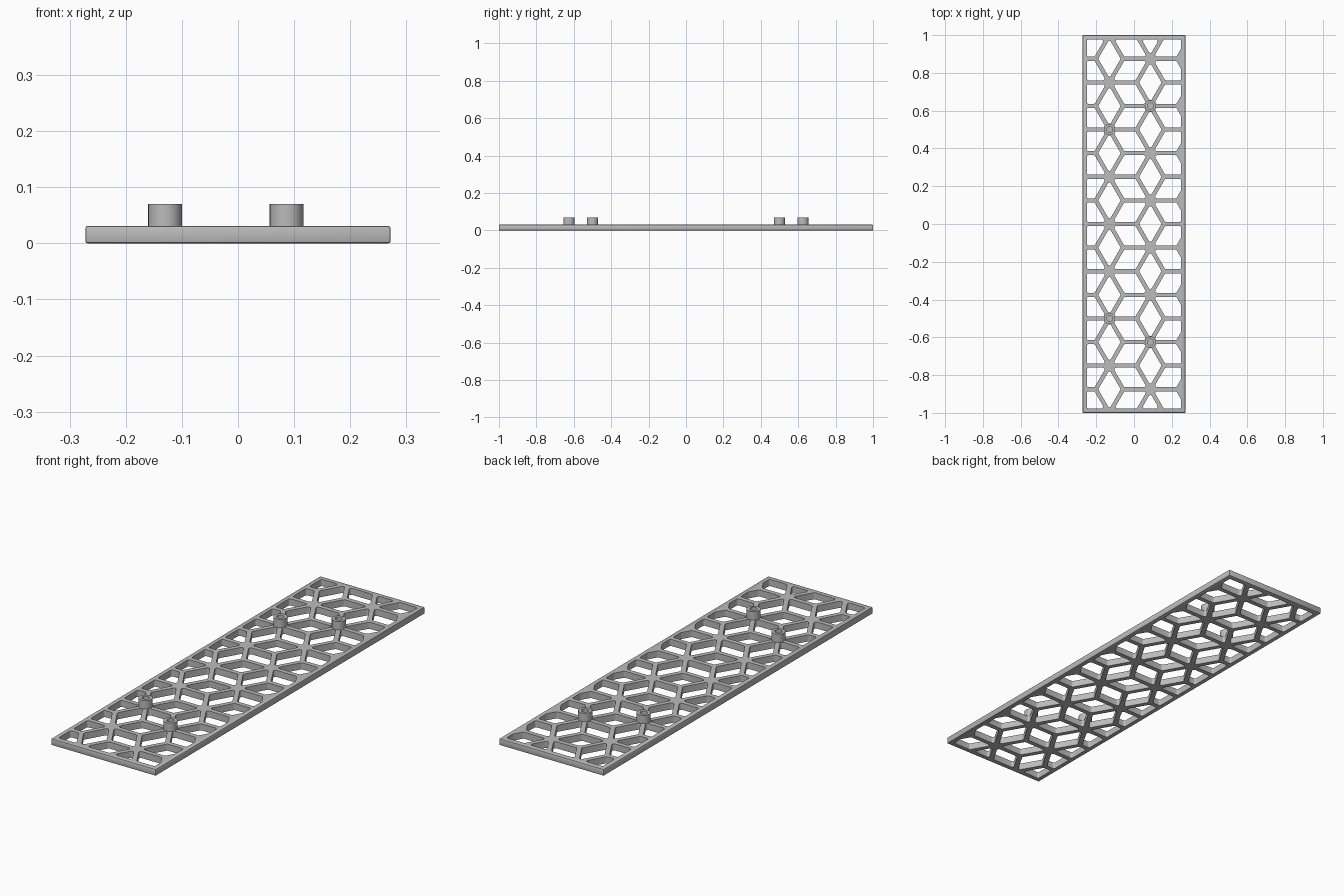
import bpy, bmesh, math
from mathutils import Vector

HALF_X, HALF_Y = 0.272, 1.0      # outer plate
IN_X, IN_Y = 0.25, 0.976         # opening inside the rim
THICK, TOP = 0.031, 0.07
PITCH, STRUT, FILLET = 0.25, 0.022, 0.009
COL_A, COL_B = -0.13, 0.0865     # columns of star nodes

cube = bpy.data.objects.get("Cube")
if cube:
    bpy.data.objects.remove(cube, do_unlink=True)

grey = bpy.data.materials.new("plain grey")
grey.use_nodes = True
colour = (0.5, 0.5, 0.5, 1)
grey.diffuse_color = colour
grey.node_tree.nodes["Principled BSDF"].inputs["Base Color"].default_value = colour


def finish(bm, name):
    bmesh.ops.recalc_face_normals(bm, faces=bm.faces)
    mesh = bpy.data.meshes.new(name)
    bm.to_mesh(mesh)
    bm.free()
    mesh.materials.append(grey)
    obj = bpy.data.objects.new(name, mesh)
    bpy.context.collection.objects.link(obj)
    bpy.ops.object.select_all(action='DESELECT')
    obj.select_set(True)
    bpy.context.view_layer.objects.active = obj
    bpy.ops.object.shade_smooth_by_angle(angle=math.radians(35))
    return obj


def rect(x, y):
    return [Vector(p) for p in ((-x, -y), (x, -y), (x, y), (-x, y))]


def direction(angle):
    return Vector((math.cos(angle), math.sin(angle)))


def clip(poly, normal, limit):
    """Keep the part of a convex polygon where p . normal <= limit."""
    out = []
    for p, q in zip(poly, poly[1:] + poly[:1]):
        a, b = p.dot(normal) - limit, q.dot(normal) - limit
        if a <= 0:
            out.append(p)
        if a * b < 0:
            out.append(p.lerp(q, a / (a - b)))
    return out


def tidy(poly):
    return [p for i, p in enumerate(poly) if (p - poly[i - 1]).length > 0.0005]


def area(poly):
    return sum(p.x * q.y - q.x * p.y for p, q in zip(poly, poly[1:] + poly[:1])) / 2


def rounded(poly, radius, steps=4):
    """Grow a convex polygon outward with rounded corners."""
    out = []
    for i, p in enumerate(poly):
        before, after = p - poly[i - 1], poly[(i + 1) % len(poly)] - p
        start = math.atan2(before.y, before.x) - math.pi / 2
        turn = (math.atan2(after.y, after.x) - math.pi / 2 - start) % math.tau
        out += [p + radius * direction(start + turn * k / steps) for k in range(steps + 1)]
    return out


def rhombus_hole(centre, angle):
    """Rhombus cell shrunk by the strut width and trimmed by the rim."""
    poly = rect(IN_X - FILLET, IN_Y - FILLET)
    for turn in (60, -60, 120, -120):
        n = direction(angle + math.radians(turn))
        poly = clip(poly, n, centre.dot(n) + PITCH / 4 - STRUT / 2 - FILLET)
    poly = tidy(poly)
    return rounded(poly, FILLET) if len(poly) > 2 and area(poly) > 0.0001 else None


# Lattice plate: outline and rhombic openings filled, then thickened
column = PITCH * math.sqrt(3) / 2
loops = [rect(HALF_X, HALF_Y)]
for col in range(-2, 4):
    for row in range(-6, 7):
        node = Vector((COL_A + col * column, (row + 0.5 * (col % 2)) * PITCH))
        for degrees in (90, 30, -30):
            a = math.radians(degrees)
            hole = rhombus_hole(node + direction(a) * PITCH / 2, a)
            if hole:
                loops.append(hole)

bm = bmesh.new()
for loop in loops:
    verts = [bm.verts.new((p.x, p.y, 0)) for p in loop]
    for i, v in enumerate(verts):
        bm.edges.new((verts[i - 1], v))
bmesh.ops.triangle_fill(bm, edges=bm.edges[:], use_beauty=True, normal=(0, 0, 1))
bmesh.ops.dissolve_degenerate(bm, dist=0.00001, edges=bm.edges[:])
grown = bmesh.ops.extrude_face_region(bm, geom=bm.faces[:])["geom"]
bmesh.ops.translate(bm, vec=(0, 0, THICK),
                    verts=[g for g in grown if isinstance(g, bmesh.types.BMVert)])


# Small softened edge around the outside
def on_rim(v):
    return abs(v.co.x) > HALF_X - 0.001 or abs(v.co.y) > HALF_Y - 0.001


rim = [e for e in bm.edges if all(on_rim(v) for v in e.verts) and e.calc_face_angle(0) > 1]
bmesh.ops.bevel(bm, geom=rim, offset=0.004, segments=2, profile=0.5, affect='EDGES')
finish(bm, "lattice_plate")


# Hollow mounting posts standing on four of the star nodes
def post(name, x, y):
    bm = bmesh.new()
    profile = [(0.016, THICK - 0.002), (0.016, TOP), (0.03, TOP), (0.03, THICK - 0.002)]
    verts = [bm.verts.new((r, 0, z)) for r, z in profile]
    edges = [bm.edges.new((verts[i - 1], v)) for i, v in enumerate(verts)]
    bmesh.ops.spin(bm, geom=verts + edges, axis=(0, 0, 1), cent=(0, 0, 0),
                   angle=math.tau, steps=32, use_merge=True)
    bmesh.ops.remove_doubles(bm, verts=bm.verts, dist=0.0001)
    finish(bm, name).location = (x, y, 0)


for end, side in (("front", -1), ("back", 1)):
    post(end + "_right_post", COL_A, side * PITCH * 2)
    post(end + "_left_post", COL_B, side * PITCH * 2.5)
